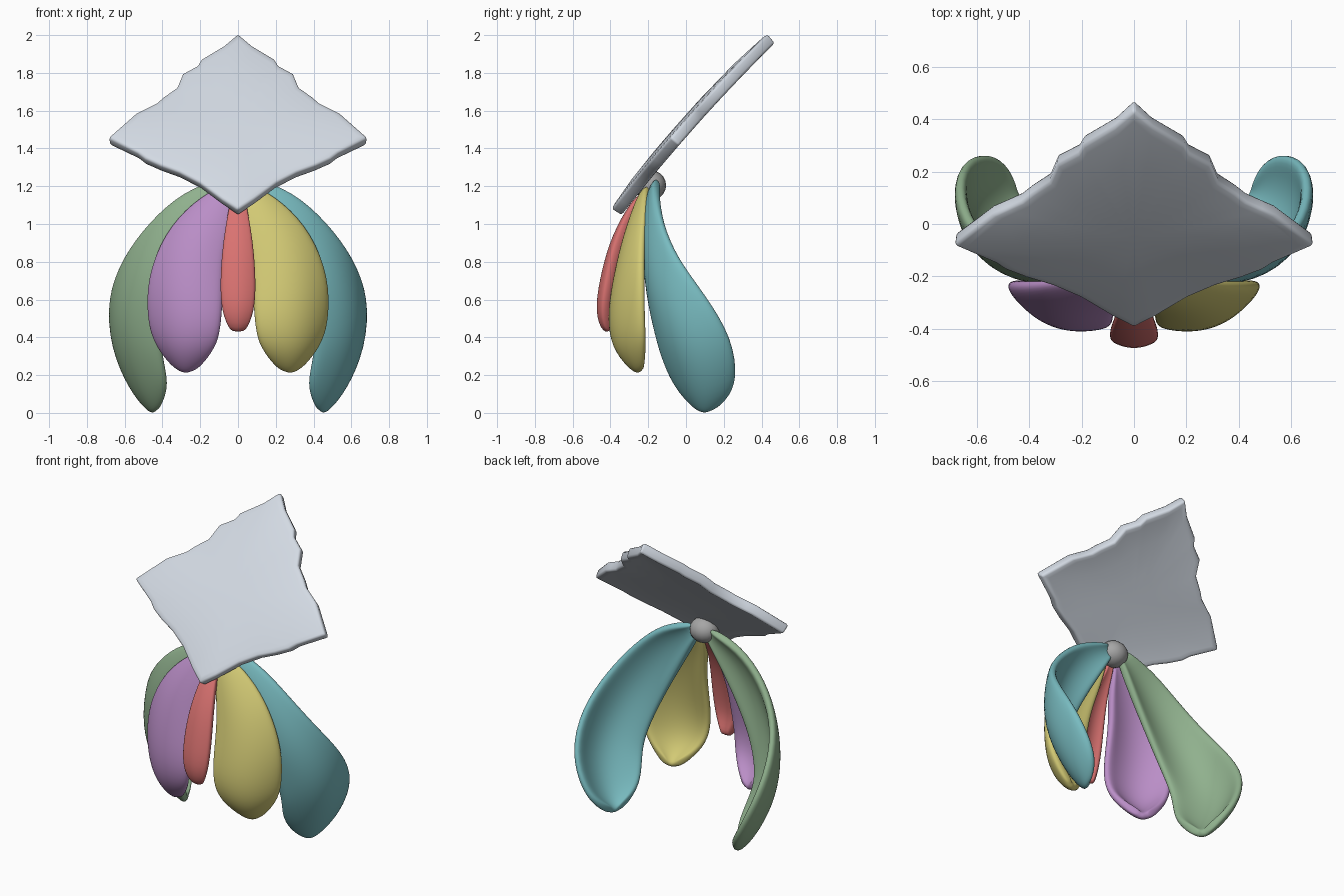
import bpy, bmesh, math
from mathutils import Vector

if "Cube" in bpy.data.objects:
    bpy.data.objects.remove(bpy.data.objects["Cube"])


def material(name, rgb):
    m = bpy.data.materials.new(name)
    m.diffuse_color = (*rgb, 1)
    m.use_nodes = True
    m.node_tree.nodes["Principled BSDF"].inputs["Base Color"].default_value = m.diffuse_color
    return m


def make_object(name, verts, faces, mat):
    me = bpy.data.meshes.new(name)
    me.from_pydata(verts, [], faces)
    me.materials.append(mat)
    ob = bpy.data.objects.new(name, me)
    bpy.context.collection.objects.link(ob)
    for p in me.polygons:
        p.use_smooth = True
    return ob


def petal(name, path, mat, thick, side=1, cup=0.4):
    """Spoon-shaped shell, cupped more towards the tip.
    Path rows: x, y, z, half width, yaw of the blade in degrees."""
    pts = [Vector(r[:3]) for r in path]
    across = [-1, -0.7, -0.35, 0, 0.35, 0.7, 1]
    verts, faces = [], []
    for i, (x, y, z, hw, yaw) in enumerate(path):
        t = (pts[min(i + 1, len(pts) - 1)] - pts[max(i - 1, 0)]).normalized()
        a = math.radians(yaw)
        u = Vector((math.cos(a), math.sin(a), 0))
        u = (u - t * u.dot(t)).normalized()
        n = t.cross(u)
        depth = hw * cup * (0.4 + 0.6 * i / (len(path) - 1))
        for s in across:
            p = pts[i] + u * hw * s - n * depth * s * s
            verts.append((p.x * side, p.y, p.z))
    w = len(across)
    for i in range(len(path) - 1):
        for j in range(w - 1):
            f = [i * w + j, (i + 1) * w + j, (i + 1) * w + j + 1, i * w + j + 1]
            faces.append(f if side > 0 else f[::-1])
    ob = make_object(name, verts, faces, mat)
    so = ob.modifiers.new("thickness", 'SOLIDIFY')
    so.thickness = thick
    so.offset = -1
    ss = ob.modifiers.new("rounding", 'SUBSURF')
    ss.levels = ss.render_levels = 2
    return ob


plate_grey = material("pale_blue_grey", (0.65, 0.70, 0.77))
knob_grey = material("neutral_grey", (0.38, 0.38, 0.38))
red = material("coral_red", (0.70, 0.17, 0.165))
yellow = material("mustard_yellow", (0.66, 0.60, 0.18))
purple = material("lilac_purple", (0.49, 0.27, 0.57))
teal = material("teal", (0.19, 0.50, 0.53))
green = material("sage_green", (0.28, 0.44, 0.27))

# Petals: one in the middle, two mirrored pairs
centre_path = [(0, -0.24, 1.18, 0.035, 0), (0, -0.325, 1.07, 0.06, 0),
               (0, -0.41, 0.9, 0.09, 0), (0, -0.46, 0.7, 0.105, 0),
               (0, -0.485, 0.53, 0.098, 0), (0, -0.44, 0.415, 0.045, 0)]
inner_path = [(0.05, -0.235, 1.2, 0.04, 5), (0.14, -0.285, 1.08, 0.13, 6),
              (0.245, -0.34, 0.91, 0.185, 9), (0.305, -0.38, 0.7, 0.225, 16),
              (0.32, -0.40, 0.5, 0.225, 22), (0.315, -0.375, 0.34, 0.20, 24),
              (0.295, -0.30, 0.235, 0.12, 24), (0.28, -0.25, 0.20, 0.05, 24)]
outer_path = [(0.04, -0.19, 1.22, 0.05, 0), (0.2, -0.225, 1.10, 0.13, 0),
              (0.36, -0.235, 0.92, 0.17, 10), (0.515, -0.20, 0.71, 0.20, 27),
              (0.625, -0.10, 0.5, 0.23, 47), (0.635, 0.0, 0.3, 0.245, 60),
              (0.555, 0.055, 0.11, 0.21, 63), (0.485, 0.08, 0.02, 0.135, 63),
              (0.45, 0.095, -0.01, 0.05, 63)]
petal("centre_petal", centre_path, red, 0.06)
petal("inner_petal_right", inner_path, yellow, 0.05, 1, 0.53)
petal("inner_petal_left", inner_path, purple, 0.05, -1, 0.53)
petal("outer_petal_right", outer_path, teal, 0.05, 1, 0.62)
petal("outer_petal_left", outer_path, green, 0.05, -1, 0.62)

# Tilted diamond plate with wavy edges, slightly domed
half = [(0, 1.06), (0.08, 1.11), (0.2, 1.195), (0.31, 1.25), (0.41, 1.285), (0.49, 1.32),
        (0.53, 1.35), (0.685, 1.425), (0.54, 1.55), (0.49, 1.575), (0.43, 1.605), (0.39, 1.64),
        (0.32, 1.69), (0.29, 1.765), (0.21, 1.81), (0.19, 1.845), (0.07, 1.92), (0, 1.985)]
outline = half + [(-x, z) for x, z in half[-2:0:-1]]
mid = 1.47
rings = [1, 0.92, 0.65, 0.3]
verts, faces = [], []
k = len(outline)


def plate_point(x, z, r):
    # gentle bow along the slope plus a small dome in the middle
    bow = 0.018 * (1 - r ** 4) + 0.02 * (1 - ((z - 1.52) / 0.46) ** 2)
    return (x, -0.36 + (z - 1.07) * 0.89 - 0.74 * bow, z + 0.67 * bow)


for r in rings:
    verts += [plate_point(x * r, mid + (z - mid) * r, r) for x, z in outline]
verts.append(plate_point(0, mid, 0))
for q in range(len(rings) - 1):
    for j in range(k):
        b = (j + 1) % k
        faces.append((q * k + j, q * k + b, (q + 1) * k + b, (q + 1) * k + j))
last = (len(rings) - 1) * k
faces += [(last + j, last + (j + 1) % k, len(verts) - 1) for j in range(k)]
plate = make_object("diamond_plate", verts, faces, plate_grey)
so = plate.modifiers.new("thickness", 'SOLIDIFY')
so.thickness = 0.064
so.offset = 0
bv = plate.modifiers.new("soft_rim", 'BEVEL')
bv.width = 0.014
bv.segments = 2
bv.limit_method = 'ANGLE'
bv.angle_limit = math.radians(60)

# Knob at the back where the petals meet
bpy.ops.mesh.primitive_uv_sphere_add(segments=16, ring_count=10, radius=1, location=(0, -0.19, 1.205))
knob = bpy.context.object
knob.name = "rear_knob"
knob.scale = (0.09, 0.085, 0.08)
knob.data.materials.append(knob_grey)
bpy.ops.object.shade_smooth()
